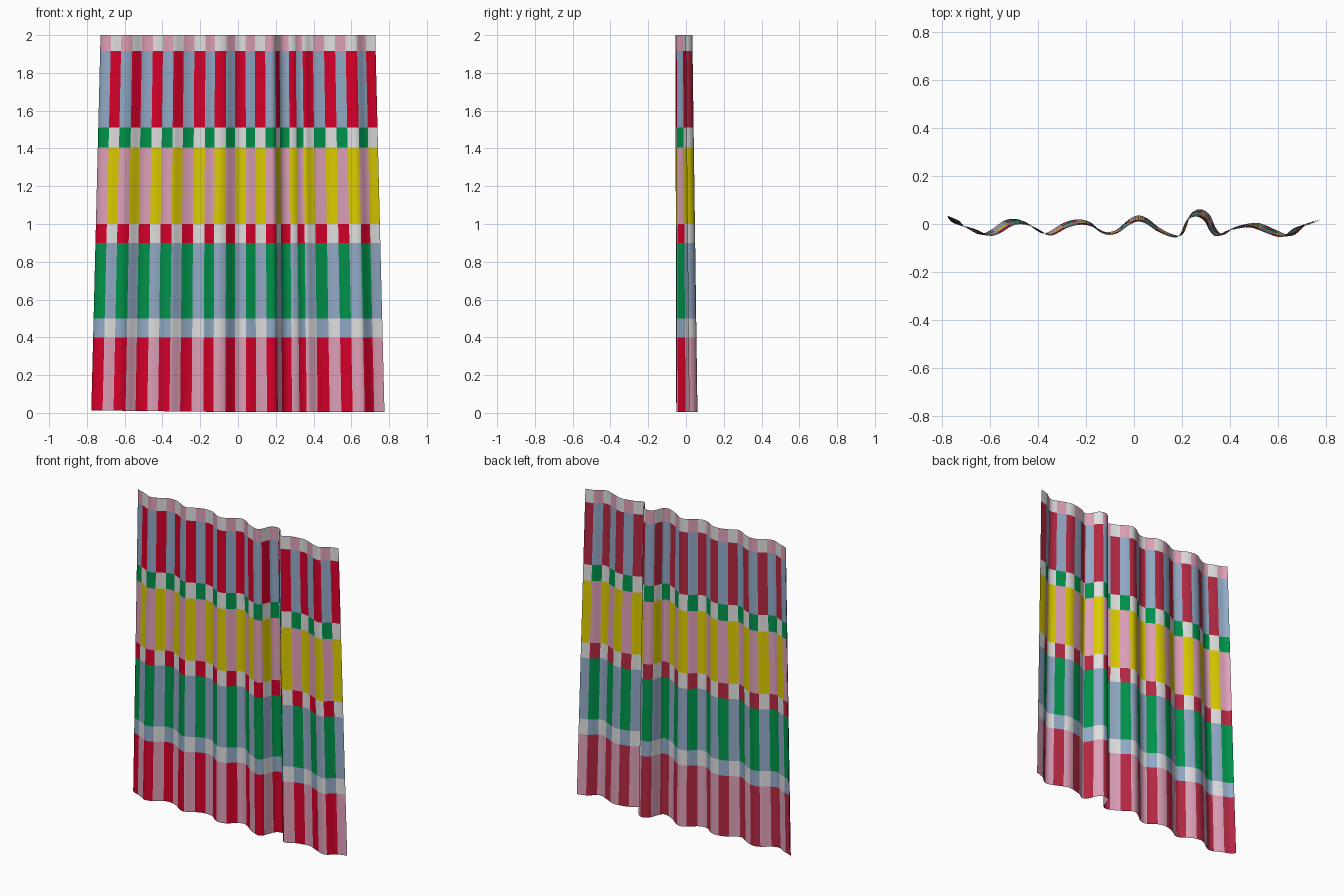
import bpy, math
from mathutils import Vector

if "Cube" in bpy.data.objects:
    bpy.data.objects.remove(bpy.data.objects["Cube"])

# Flat colours
def srgb(r, g, b):
    def f(c):
        c /= 255
        return c / 12.92 if c <= 0.04045 else ((c + 0.055) / 1.055) ** 2.4
    return (f(r), f(g), f(b), 1)

COLOURS = {
    "red": srgb(216, 0, 42), "pink": srgb(222, 160, 184),
    "green": srgb(0, 147, 74), "yellow": srgb(220, 204, 0),
    "blue_grey": srgb(146, 170, 198), "white": srgb(224, 224, 224),
    "faded_red": srgb(180, 40, 66),
}
NAMES = list(COLOURS)

# Horizontal bands: bottom height, odd column colour, even column colour
BANDS = [
    (0.0, "red", "pink"), (0.40, "blue_grey", "white"),
    (0.50, "green", "blue_grey"), (0.90, "red", "white"),
    (1.00, "pink", "yellow"), (1.405, "green", "white"),
    (1.51, "blue_grey", "red"), (1.915, "pink", "white"),
]
COLUMNS, SUB = 28, 8

# Wavy fold line at the hem (x, y)
FOLD = [(-.775, .033), (-.762, .010), (-.70, -.012), (-.64, -.044), (-.587, -.022),
        (-.546, .010), (-.504, .021), (-.454, .008), (-.412, -.02), (-.37, -.043),
        (-.337, -.024), (-.29, .004), (-.237, .018), (-.183, .008), (-.154, -.02),
        (-.112, -.038), (-.067, -.024), (-.028, .012), (.017, .036), (.058, .02),
        (.108, -.02), (.19, -.053), (.217, -.01), (.235, .04), (.275, .062),
        (.315, .038), (.335, -.012), (.367, -.049), (.408, -.019), (.46, -.004),
        (.517, .004), (.575, -.02), (.654, -.05), (.696, -.017), (.717, 0), (.775, .017)]

def smooth_line(pts, n=12):
    p = [Vector(q) for q in pts]
    p = [2 * p[0] - p[1]] + p + [2 * p[-1] - p[-2]]
    out = []
    for i in range(1, len(p) - 2):
        a, b, c, d = p[i - 1:i + 3]
        for k in range(n):
            t = k / n
            out.append(0.5 * (2 * b + (c - a) * t + (2 * a - 5 * b + 4 * c - d) * t * t
                              + (3 * b - a - 3 * c + d) * t ** 3))
    return out + [p[-2]]

def even_spacing(line, count):
    dist = [0.0]
    for a, b in zip(line, line[1:]):
        dist.append(dist[-1] + (b - a).length)
    out, j = [], 0
    for i in range(count + 1):
        s = dist[-1] * i / count
        while j < len(line) - 2 and dist[j + 1] < s:
            j += 1
        out.append(line[j].lerp(line[j + 1], (s - dist[j]) / (dist[j + 1] - dist[j])))
    return out

def relax(line, times):
    for _ in range(times):
        line = [line[0]] + [(a + 2 * b + c) / 4
                            for a, b, c in zip(line, line[1:], line[2:])] + [line[-1]]
    return line

# Rows of the cloth, each tagged with its band
levels, row_band = [], []
for i, band in enumerate(BANDS):
    top = BANDS[i + 1][0] if i + 1 < len(BANDS) else 2.0
    steps = max(1, round((top - band[0]) / 0.1))
    for k in range(steps):
        levels.append(band[0] + (top - band[0]) * k / steps)
        row_band.append(i)
levels.append(2.0)

line = even_spacing(smooth_line(FOLD), COLUMNS * SUB)
line = even_spacing(relax(line, 6), COLUMNS * SUB)
W = len(line)

materials = []
for name in NAMES:
    m = bpy.data.materials.new(name)
    m.diffuse_color = COLOURS[name]
    m.use_nodes = True
    m.node_tree.nodes["Principled BSDF"].inputs["Base Color"].default_value = m.diffuse_color
    materials.append(m)

# One side of the cloth: the fold line swept upward, narrowing to the top
def cloth(name, offset, flip, swap):
    normals = []
    for i in range(W):
        d = (line[min(i + 1, W - 1)] - line[max(i - 1, 0)]).normalized()
        normals.append(Vector((-d.y, d.x)))
    verts, faces, mats = [], [], []
    for z in levels:
        t = z / 2
        hem = max(0, 1 - z / 0.4)
        for p, n in zip(line, normals):
            q = p + n * offset
            lift = hem * (0.004 + 0.012 * max(0, -p.x))
            verts.append((q.x * (1 - 0.063 * t), q.y * (1 - 0.2 * t) - 0.015 * t, z + lift))
    for r, band in enumerate(row_band):
        for c in range(W - 1):
            a = r * W + c
            f = (a, a + 1, a + W + 1, a + W)
            faces.append(f[::-1] if flip else f)
            colour = BANDS[band][1 + (max(c - 1, 0) // SUB) % 2]
            mats.append(NAMES.index(swap.get(colour, colour)))
    mesh = bpy.data.meshes.new(name)
    mesh.from_pydata(verts, [], faces)
    for m in materials:
        mesh.materials.append(m)
    mesh.polygons.foreach_set("material_index", mats)
    mesh.polygons.foreach_set("use_smooth", [True] * len(faces))
    mesh.update()
    bpy.context.collection.objects.link(bpy.data.objects.new(name, mesh))

cloth("curtain_front", -0.002, False, {})
cloth("curtain_back", 0.002, True, {"red": "faded_red"})
